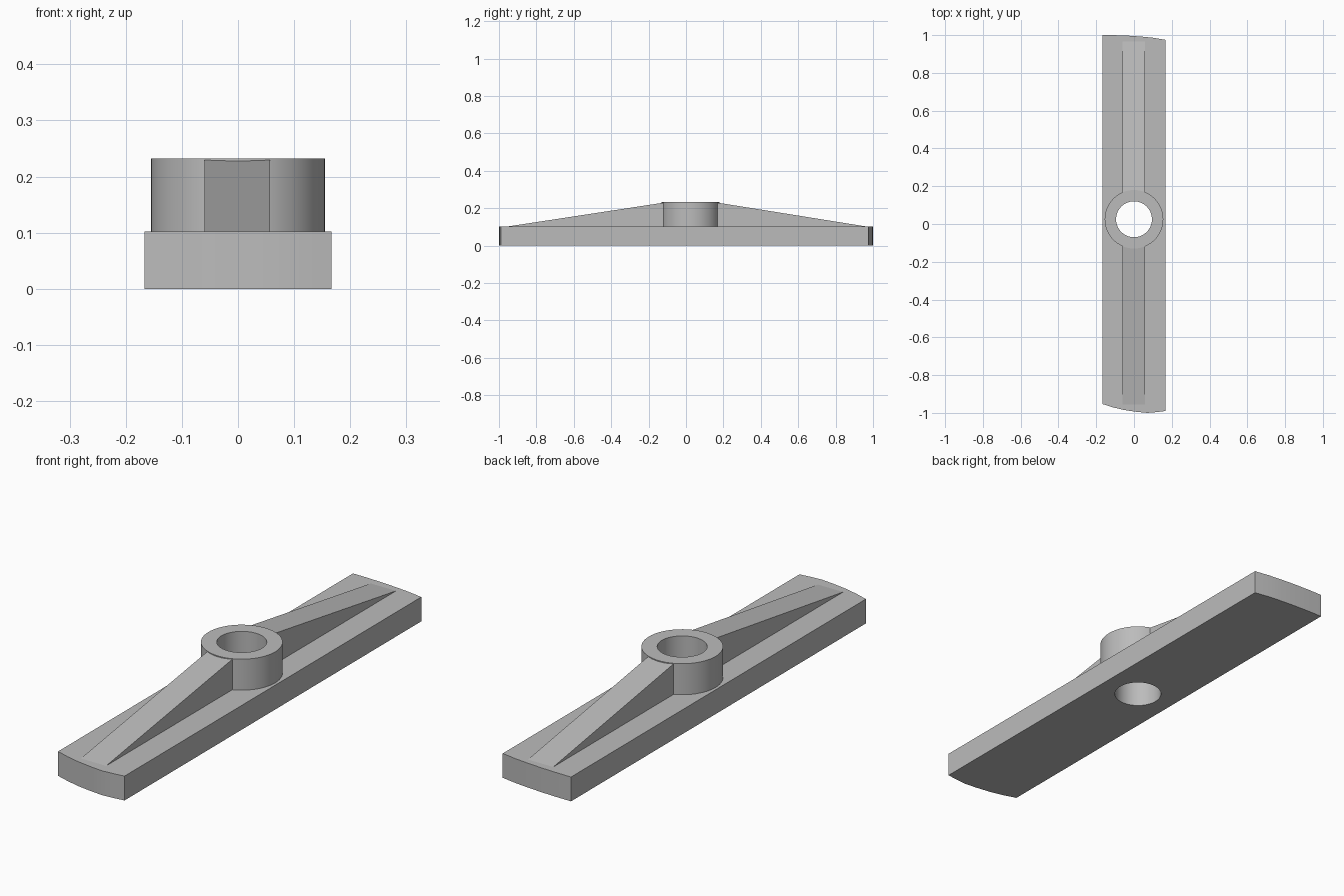
import bpy
import bmesh
from math import radians
from mathutils import Matrix

if "Cube" in bpy.data.objects:
    bpy.data.objects.remove(bpy.data.objects["Cube"], do_unlink=True)

grey = bpy.data.materials.new("plain grey")
grey.use_nodes = True
COLOUR = (0.5, 0.5, 0.5, 1)
grey.diffuse_color = COLOUR
grey.node_tree.nodes["Principled BSDF"].inputs["Base Color"].default_value = COLOUR

HUB_Y = 0.025
PLATE_TOP = 0.102
HUB_TOP = 0.232


def finish(name, bm):
    bmesh.ops.recalc_face_normals(bm, faces=bm.faces)
    mesh = bpy.data.meshes.new(name)
    bm.to_mesh(mesh)
    bm.free()
    mesh.materials.append(grey)
    obj = bpy.data.objects.new(name, mesh)
    bpy.context.collection.objects.link(obj)
    return obj


def prism(name, outline, offset):
    """Extrude a closed outline of 3D points along an offset."""
    bm = bmesh.new()
    face = bm.faces.new([bm.verts.new(p) for p in outline])
    result = bmesh.ops.extrude_face_region(bm, geom=[face], use_keep_orig=True)
    verts = [v for v in result["geom"] if isinstance(v, bmesh.types.BMVert)]
    bmesh.ops.translate(bm, verts=verts, vec=offset)
    return finish(name, bm)


def cylinder(name, radius, low, high):
    bm = bmesh.new()
    bmesh.ops.create_cone(bm, cap_ends=True, segments=64, radius1=radius,
                          radius2=radius, depth=high - low,
                          matrix=Matrix.Translation((0, HUB_Y, (low + high) / 2)))
    return finish(name, bm)


# Flat plate with gently curved ends
ends = [(-0.167, 1.0), (-0.1, 0.9995), (-0.03, 0.997), (0.04, 0.992),
        (0.1, 0.986), (0.167, 0.975),
        (0.167, -0.99), (0.12, -0.996), (0.07, -1.0), (0.01, -0.994),
        (-0.05, -0.985), (-0.11, -0.971), (-0.167, -0.953)]
plate = prism("base_plate", [(x, y, 0) for x, y in ends], (0, 0, PLATE_TOP))

# Raised round hub
hub = cylinder("hub", 0.155, 0.05, HUB_TOP)

# Tapered ribs running from the hub to each end
for name, side, tip in (("back_rib", 1, 0.965), ("front_rib", -1, -0.955)):
    root = HUB_Y + side * 0.135
    profile = [(root, 0.08), (root, HUB_TOP - 0.001),
               (tip, PLATE_TOP), (tip, 0.08)]
    prism(name, [(-0.06, y, z) for y, z in profile], (0.117, 0, 0))

# Bore through the hub and plate
cutter = cylinder("bore_cutter", 0.095, -0.1, 0.4)
cutter.hide_render = True
for obj in (plate, hub):
    cut = obj.modifiers.new("bore", 'BOOLEAN')
    cut.operation = 'DIFFERENCE'
    cut.solver = 'EXACT'
    cut.object = cutter
    bpy.ops.object.select_all(action='DESELECT')
    bpy.context.view_layer.objects.active = obj
    obj.select_set(True)
    bpy.ops.object.modifier_apply(modifier=cut.name)
    bpy.ops.object.shade_smooth_by_angle(angle=radians(30))
bpy.data.objects.remove(cutter, do_unlink=True)
